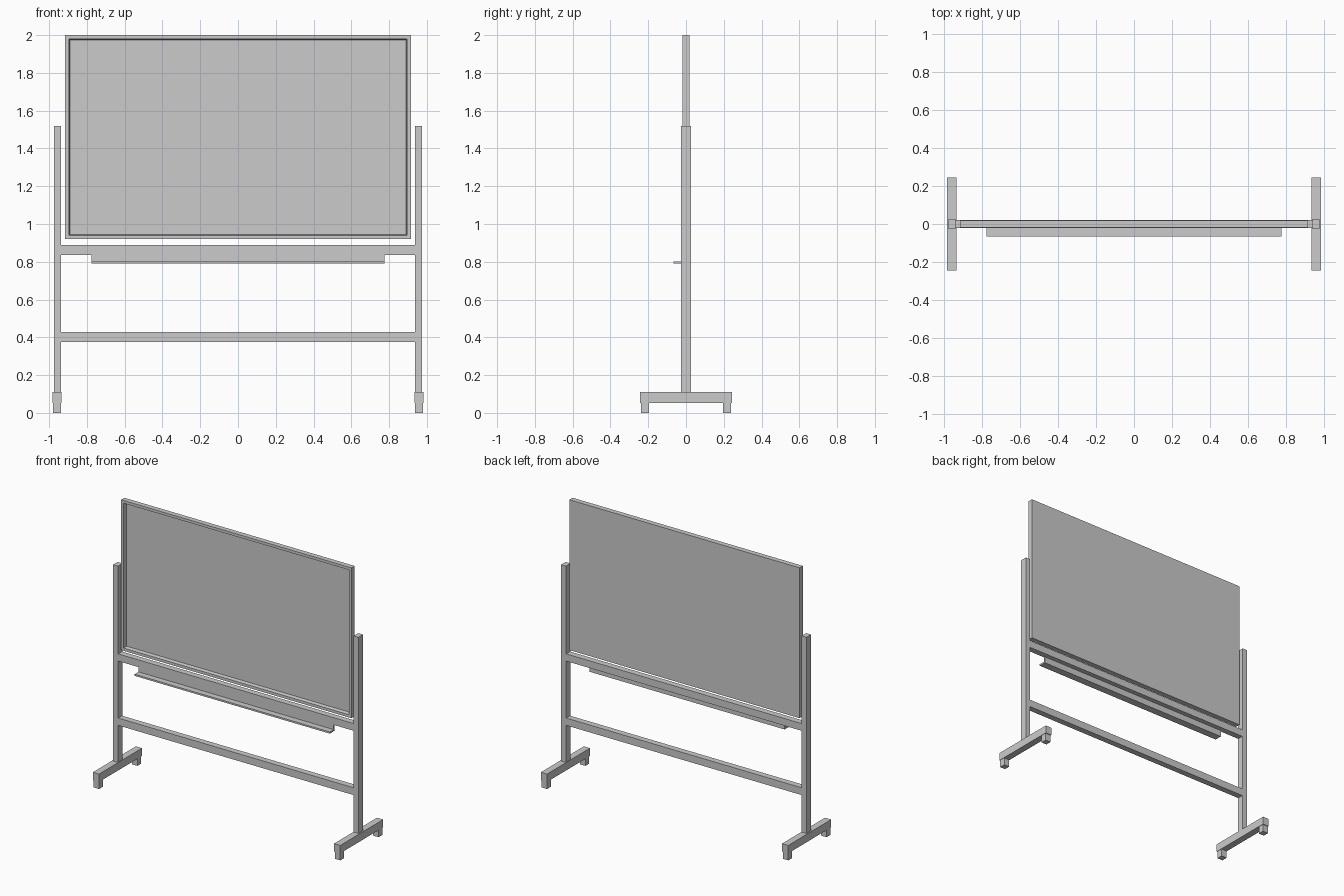
import bpy, bmesh
from mathutils import Vector

cube = bpy.data.objects.get("Cube")
if cube:
    bpy.data.objects.remove(cube, do_unlink=True)

GREY = (0.6, 0.6, 0.6, 1)
metal = bpy.data.materials.new("plain_grey")
metal.use_nodes = True
metal.diffuse_color = GREY
metal.node_tree.nodes["Principled BSDF"].inputs["Base Color"].default_value = GREY


def finish(name, bm):
    mesh = bpy.data.meshes.new(name)
    bm.to_mesh(mesh)
    bm.free()
    mesh.materials.append(metal)
    obj = bpy.data.objects.new(name, mesh)
    bpy.context.scene.collection.objects.link(obj)
    return obj


def box_mesh(x, y, z):
    """Box from (min, max) pairs."""
    bm = bmesh.new()
    bmesh.ops.create_cube(bm, size=1)
    for v in bm.verts:
        v.co = Vector([(a + b) / 2 + c * (b - a) for (a, b), c in zip((x, y, z), v.co)])
    return bm


def box(name, x, y, z):
    return finish(name, box_mesh(x, y, z))


# Board: front face inset to a frame, then sunk with slightly sloping walls
bm = box_mesh((-0.915, 0.915), (-0.019, 0.018), (0.92, 2.0))
front = min(bm.faces, key=lambda f: f.calc_center_median().y)
bmesh.ops.inset_region(bm, faces=[front], thickness=0.028)
bmesh.ops.inset_region(bm, faces=[front], thickness=0.007, depth=-0.026)
finish("board", bm)

# Rails between the posts
for name, z in (("upper_rail", (0.836, 0.888)), ("lower_rail", (0.374, 0.427))):
    box(name, (-0.937, 0.937), (-0.022, 0.022), z)

# Pen tray: back plate flush with the upper rail, and a thin shelf
box("tray_back", (-0.776, 0.776), (-0.022, -0.012), (0.79, 0.836))
box("tray_shelf", (-0.776, 0.776), (-0.066, -0.022), (0.79, 0.802))

# Posts, base beams and feet on both sides
for side, s in (("left", 1), ("right", -1)):
    def span(a, b):
        return sorted((s * a, s * b))
    box(side + "_post", span(0.937, 0.975), (-0.026, 0.026), (0.11, 1.52))
    box(side + "_base", span(0.934, 0.983), (-0.244, 0.244), (0.053, 0.11))
    for end, e in (("front", -1), ("back", 1)):
        box(f"{side}_{end}_foot", span(0.937, 0.98),
            sorted((e * 0.196, e * 0.239)), (0, 0.053))
